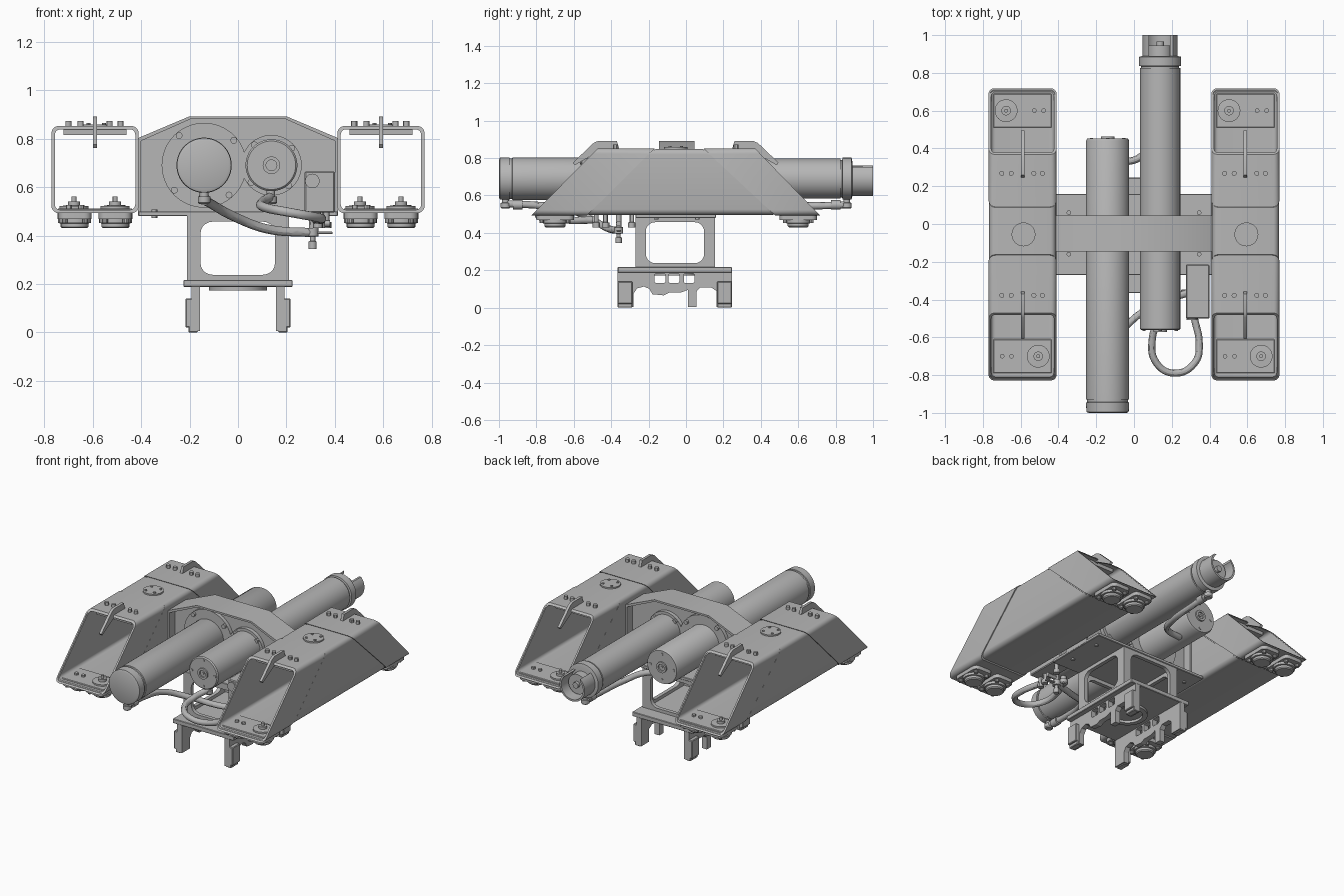
import bpy, bmesh
from math import sin, cos, pi, radians
from mathutils import Vector

if "Cube" in bpy.data.objects:
    bpy.data.objects.remove(bpy.data.objects["Cube"], do_unlink=True)

grey = bpy.data.materials.new("plain grey")
grey.use_nodes = True
grey.diffuse_color = (0.47, 0.47, 0.47, 1)
grey.node_tree.nodes["Principled BSDF"].inputs["Base Color"].default_value = (0.47, 0.47, 0.47, 1)


def place(plane, u, v, a):
    return {"X": (a, u, v), "Y": (u, a, v), "Z": (u, v, a)}[plane]


def add_mesh(name, mesh):
    mesh.materials.clear()
    mesh.materials.append(grey)
    mesh.shade_smooth()
    mesh.set_sharp_from_angle(angle=radians(30))
    ob = bpy.data.objects.new(name, mesh)
    bpy.context.scene.collection.objects.link(ob)
    return ob


def finish(name, bm):
    bmesh.ops.recalc_face_normals(bm, faces=bm.faces)
    mesh = bpy.data.meshes.new(name)
    bm.to_mesh(mesh)
    bm.free()
    return add_mesh(name, mesh)


def box(name, x0, x1, y0, y1, z0, z1, bevel=0.004):
    bm = bmesh.new()
    bmesh.ops.create_cube(bm, size=1)
    for v in bm.verts:
        v.co = (x1 if v.co.x > 0 else x0, y1 if v.co.y > 0 else y0, z1 if v.co.z > 0 else z0)
    if bevel:
        bmesh.ops.bevel(bm, geom=bm.edges[:], offset=bevel, segments=1, affect="EDGES")
    return finish(name, bm)


def panel(name, loops, plane, a, b):
    """Flat plate with holes: the first loop is the outline, the rest are holes."""
    bm = bmesh.new()
    for loop in loops:
        vs = [bm.verts.new(place(plane, u, v, a)) for u, v in loop]
        for i, v in enumerate(vs):
            bm.edges.new((v, vs[i - 1]))
    bmesh.ops.triangle_fill(bm, edges=bm.edges[:], use_beauty=True)
    new = bmesh.ops.extrude_face_region(bm, geom=bm.faces[:])["geom"]
    shift = Vector(place(plane, 0, 0, b - a))
    bmesh.ops.translate(bm, vec=shift, verts=[g for g in new if isinstance(g, bmesh.types.BMVert)])
    return finish(name, bm)


def turned(name, plane, c, profile, n=48):
    """Round part about centre c, profile of (radius, position along the axis)."""
    bm = bmesh.new()
    rings = [[bm.verts.new(place(plane, c[0] + r * cos(2 * pi * i / n), c[1] + r * sin(2 * pi * i / n), h))
              for i in range(n)] for r, h in profile]
    for p, q in zip(rings, rings[1:]):
        for i in range(n):
            bm.faces.new((p[i - 1], p[i], q[i], q[i - 1]))
    bm.faces.new(rings[0])
    bm.faces.new(rings[-1])
    return finish(name, bm)


def disc(name, plane, c, r, a, b, n=24):
    return turned(name, plane, c, [(r, a), (r, b)], n)


def circle(c, r, n=48, start=0, end=2 * pi):
    return [(c[0] + r * cos(start + (end - start) * i / n), c[1] + r * sin(start + (end - start) * i / n))
            for i in range(n)]


def rounded(u0, u1, v0, v1, r, n=5):
    pts = []
    for k, (u, v) in enumerate([(u1 - r, v1 - r), (u0 + r, v1 - r), (u0 + r, v0 + r), (u1 - r, v0 + r)]):
        pts += [(u + r * cos((k + i / n) * pi / 2), v + r * sin((k + i / n) * pi / 2)) for i in range(n + 1)]
    return pts


def hose(name, pts, r=0.019):
    cu = bpy.data.curves.new(name, "CURVE")
    cu.dimensions = "3D"
    cu.bevel_depth, cu.bevel_resolution, cu.use_fill_caps = r, 4, True
    s = cu.splines.new("BEZIER")
    s.bezier_points.add(len(pts) - 1)
    for bp, p in zip(s.bezier_points, pts):
        bp.co, bp.handle_left_type, bp.handle_right_type = p, "AUTO", "AUTO"
    tmp = bpy.data.objects.new("path", cu)
    bpy.context.scene.collection.objects.link(tmp)
    deps = bpy.context.evaluated_depsgraph_get()
    mesh = bpy.data.meshes.new_from_object(tmp.evaluated_get(deps))
    bpy.data.objects.remove(tmp, do_unlink=True)
    return add_mesh(name, mesh)


def sleeve(name, cx, inset, wall, front, back):
    """Square tube along y with slanted ends, each end given as (y at the bottom, slope)."""
    z0, z1, w = 0.492 + inset, 0.852 - inset, 0.18 - inset
    outer = rounded(cx - w, cx + w, z0, z1, 0.03)
    inner = rounded(cx - w + wall, cx + w - wall, z0 + wall, z1 - wall, 0.022)
    bm = bmesh.new()
    rings = [[bm.verts.new((x, y + k * (z - 0.49), z)) for x, z in loop]
             for loop, (y, k) in ((outer, front), (outer, back), (inner, back), (inner, front))]
    for j, p in enumerate(rings):
        q = rings[j - 1]
        for i in range(len(p)):
            bm.faces.new((p[i - 1], p[i], q[i], q[i - 1]))
    return finish(name, bm)


# Twin side housings
for side, cx in (("right", -0.59), ("left", 0.59)):
    sleeve(side + "_housing_liner", cx, 0.006, 0.008, (-0.825, 0.99), (0.715, -0.97))
    sleeve(side + "_housing_front", cx, 0, 0.009, (-0.83, 0.99), (-0.533, 1.01))
    sleeve(side + "_housing_middle", cx, 0.003, 0.008, (-0.525, 1.01), (0.472, -1.07))
    sleeve(side + "_housing_back", cx, 0, 0.009, (0.48, -1.07), (0.72, -0.97))
    box(side + "_roof_lining", cx - 0.13, cx + 0.13, -0.46, 0.35, 0.815, 0.842, 0)
    disc(side + "_roof_hatch", "Z", (cx + 0.005, -0.055), 0.063, 0.845, 0.858, 32)
    for i in range(4):
        a = pi / 4 + i * pi / 2
        disc(side + "_hatch_bolt", "Z", (cx + 0.005 + 0.045 * cos(a), -0.055 + 0.045 * sin(a)), 0.008, 0.855, 0.864, 8)
    # Guide fins, bolts and feet at both ends
    for end, sy, mid, py, px in (("front", -1, -0.055, -0.70, 0.083), ("back", 1, -0.055, 0.60, -0.087)):
        fin = [(0.30, 0.845), (0.315, 0.892), (0.415, 0.892), (0.44, 0.88), (0.55, 0.775), (0.54, 0.762), (0.42, 0.83)]
        panel(f"{side}_{end}_fin", [[(mid + sy * u, v) for u, v in fin]], "X", cx - 0.009, cx + 0.009)
        for dx in (-0.11, -0.06, 0.06, 0.105):
            disc(f"{side}_{end}_roof_bolt", "Z", (cx + dx, mid + sy * 0.323), 0.013, 0.845, 0.872, 12)
        for dx in (-0.025, 0.025):
            disc(f"{side}_{end}_floor_bolt", "Z", (cx - px + dx, py), 0.012, 0.5, 0.525, 12)
        box(f"{side}_{end}_floor_plate", cx - 0.155, cx + 0.155, py - 0.09, py + 0.09, 0.5, 0.512)
        c = (cx + px, py)
        turned(f"{side}_{end}_floor_dial", "Z", c, [(0.06, 0.505), (0.06, 0.522), (0.025, 0.524), (0.025, 0.54), (0.01, 0.54), (0.01, 0.56)], 32)
        for dx in (px, -px):
            f = (cx + dx, py)
            panel(f"{side}_{end}_foot_plate", [rounded(f[0] - 0.068, f[0] + 0.068, py - 0.1, py + 0.1, 0.03)], "Z", 0.468, 0.496)
            turned(f"{side}_{end}_foot", "Z", f, [(0.05, 0.43), (0.056, 0.436), (0.056, 0.45), (0.066, 0.452), (0.066, 0.47)], 32)
            for i in range(4):
                a = pi / 4 + i * pi / 2
                disc(f"{side}_{end}_foot_bolt", "Z", (f[0] + 0.06 * cos(a), py + 0.1 * sin(a)), 0.012, 0.452, 0.47, 10)

# Central bridge: web plate, folded rim and floor plate
def arch(d):
    return [(-0.413 + d, 0.485 + d), (-0.413 + d, 0.802 - d), (-0.2 + d / 4, 0.892 - d), (0.2 - d / 4, 0.892 - d),
            (0.413 - d, 0.802 - d), (0.413 - d, 0.485 + d)]


panel("bridge_rim", [arch(0), arch(0.012)], "Y", -0.145, 0.045)
panel("bridge_web", [arch(0.005)], "Y", -0.09, -0.01)
box("bridge_floor", -0.412, 0.412, -0.27, 0.16, 0.48, 0.5, 0.003)
for x in (-0.345, 0.345):
    for y in (-0.16, 0.06):
        disc("floor_plate_bolt", "Z", (x, y), 0.012, 0.472, 0.508, 12)

# Long tubes held in the bridge
L, R = (-0.14, 0.69), (0.138, 0.69)
turned("right_tube", "Y", L, [(0.1, -1), (0.112, -0.995), (0.114, -0.945), (0.108, -0.943), (0.108, -0.93),
                             (0.114, -0.928), (0.114, 0.44), (0.108, 0.452)], 64)
turned("left_tube", "Y", R, [(0.1, -0.562), (0.107, -0.555), (0.107, 0.825), (0.1, 0.827), (0.1, 0.835),
                            (0.112, 0.837), (0.112, 0.885), (0.09, 0.89)], 64)
for name, c, r in (("right", L, 0.175), ("left", R, 0.125)):
    disc(name + "_tube_flange", "Y", c, r, -0.115, 0.015, 64)
    for i in range(4):
        a = radians(40) + i * pi / 2
        disc(name + "_flange_bolt", "Y", (c[0] + (r - 0.015) * cos(a), c[1] + (r - 0.015) * sin(a)), 0.014, -0.13, 0.03, 12)
for name, c, y, s in (("left_front", R, -0.56, -1), ("right_back", L, 0.45, 1)):
    panel(name + "_hub", [circle(c, 0.036, 32), circle(c, 0.022, 32)], "Y", y, y + s * 0.012)
    disc(name + "_hub_pin", "Y", c, 0.008, y, y + s * 0.008, 12)
    for a in (0, pi / 2, pi, -pi / 2):
        disc(name + "_cap_screw", "Y", (c[0] + 0.085 * cos(a), c[1] + 0.085 * sin(a)), 0.009, y, y + s * 0.006, 10)

# Connector at the back of the left tube
disc("connector_core", "Y", R, 0.065, 0.88, 0.945, 40)
disc("connector_pin", "Y", R, 0.02, 0.94, 0.965, 16)
shell = circle(R, 0.092, 40, radians(130), radians(410)) + circle(R, 0.08, 40, radians(410), radians(130))
panel("connector_shell", [shell], "Y", 0.885, 1.0)

# Control box, valve and fittings
box("control_box", 0.275, 0.4, -0.5, -0.215, 0.495, 0.665, 0.005)
disc("control_box_dial", "Y", (0.307, 0.625), 0.03, -0.508, -0.49, 24)
turned("valve_body", "Z", (0.308, -0.36), [(0.017, 0.345), (0.017, 0.375), (0.011, 0.377), (0.011, 0.395),
                                          (0.024, 0.397), (0.024, 0.43), (0.015, 0.432), (0.015, 0.5)], 16)
box("valve_handle", 0.25, 0.39, -0.372, -0.348, 0.406, 0.416, 0.002)
disc("valve_side_arm", "X", (-0.36, 0.45), 0.014, 0.3, 0.38, 12)
for x, y in ((0.33, -0.48), (0.365, -0.29), (0.34, -0.43)):
    turned("box_fitting", "Z", (x, y), [(0.02, 0.43), (0.02, 0.455), (0.013, 0.457), (0.013, 0.5)], 12)

# Hoses and their elbows
hose("right_tube_hose", [(-0.14, -0.955, 0.555), (-0.14, -0.8, 0.548), (-0.11, -0.64, 0.53), (-0.01, -0.51, 0.475),
                         (0.13, -0.42, 0.425), (0.3, -0.36, 0.412)])
hose("left_tube_hose", [(0.135, -0.5, 0.56), (0.098, -0.6, 0.535), (0.115, -0.73, 0.515), (0.215, -0.79, 0.495),
                        (0.325, -0.73, 0.475), (0.345, -0.63, 0.468), (0.32, -0.5, 0.468)])
hose("back_hose", [(0.138, 0.855, 0.55), (0.135, 0.7, 0.545), (0.11, 0.5, 0.55), (0.04, 0.36, 0.57), (-0.09, 0.32, 0.58)])
for name, x, y in (("right", -0.14, -0.965), ("left_front", 0.135, -0.5), ("left_back", 0.138, 0.86)):
    turned(name + "_elbow", "Z", (x, y), [(0.02, 0.53), (0.026, 0.536), (0.026, 0.56), (0.018, 0.562), (0.018, 0.6)], 16)
for y in (-0.9, 0.8):
    x = -0.14 if y < 0 else 0.138
    disc("hose_collar", "Y", (x, 0.55), 0.025, y - 0.025, y + 0.025, 16)

# Windowed pedestal
for y in (-0.27, 0.13):
    panel("pedestal_wall", [[(-0.21, 0.21), (0.21, 0.21), (0.21, 0.485), (-0.21, 0.485)],
                            rounded(-0.155, 0.153, 0.238, 0.457, 0.05)], "Y", y, y + 0.025)
for x in (-0.21, 0.185):
    panel("pedestal_side", [[(-0.268, 0.21), (0.153, 0.21), (0.153, 0.485), (-0.268, 0.485)],
                            rounded(-0.215, 0.097, 0.238, 0.457, 0.05)], "X", x, x + 0.025)
box("base_plate", -0.225, 0.225, -0.365, 0.245, 0.188, 0.217, 0.003)
panel("base_ring", [circle((0, -0.06), 0.12), circle((0, -0.06), 0.09)], "Z", 0.172, 0.19)

# Clamp rails under the base
rail = [(-0.365, 0.19), (-0.365, 0.005), (-0.28, 0.005), (-0.28, 0.075), (-0.262, 0.103), (-0.225, 0.113), (-0.195, 0.1),
        (-0.18, 0.072), (-0.12, 0.066), (-0.09, 0.08), (-0.03, 0.08), (0.01, 0.095), (0.01, 0.005), (0.055, 0.005),
        (0.055, 0.085), (0.075, 0.108), (0.135, 0.108), (0.162, 0.09), (0.162, 0.005), (0.245, 0.005), (0.245, 0.19)]
slots = [rounded(y, y + 0.058, 0.132, 0.182, 0.008, 2) for y in (-0.168, -0.094, -0.012)]
for s in (-1, 1):
    panel("clamp_rail", [rail] + slots, "X", s * 0.157, s * 0.192)
    for y in (-0.365, 0.167):
        box("clamp_foot", min(s * 0.165, s * 0.217), max(s * 0.165, s * 0.217), y, y + 0.078, 0.02, 0.14, 0.004)
        box("clamp_toe", min(s * 0.165, s * 0.205), max(s * 0.165, s * 0.205), y, y + 0.078, 0, 0.03, 0.004)
